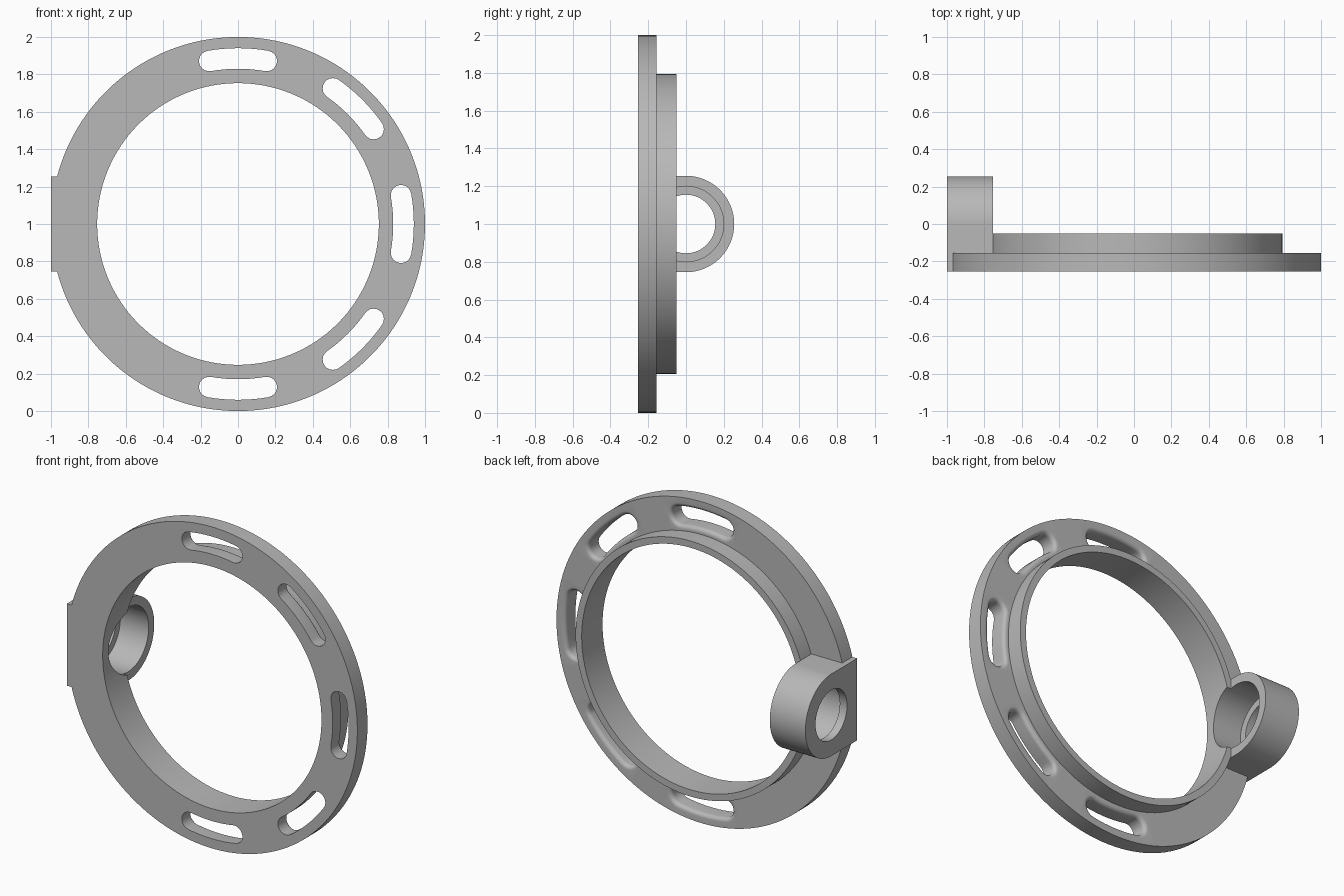
import bpy, bmesh
from math import sin, cos, pi, radians
from mathutils import Vector

if "Cube" in bpy.data.objects:
    bpy.data.objects.remove(bpy.data.objects["Cube"])

SEG = 144
FRONT, STEP, BACK = -0.255, -0.155, -0.05   # flange front, flange back, collar back

metal = bpy.data.materials.new("plain grey")
metal.use_nodes = True
grey = (0.48, 0.48, 0.48, 1)
metal.diffuse_color = grey
metal.node_tree.nodes["Principled BSDF"].inputs["Base Color"].default_value = grey


def loft(name, rings, closed=False):
    """Skin equal-length vertex loops; cap the ends unless the loops form a cycle."""
    bm = bmesh.new()
    loops = [[bm.verts.new(p) for p in ring] for ring in rings]
    n = len(loops[0])
    for a, b in zip(loops, loops[1:] + loops[:1] if closed else loops[1:]):
        for i in range(n):
            j = (i + 1) % n
            bm.faces.new((a[i], a[j], b[j], b[i]))
    if not closed:
        bm.faces.new(loops[0])
        bm.faces.new(loops[-1])
    bmesh.ops.recalc_face_normals(bm, faces=bm.faces)
    mesh = bpy.data.meshes.new(name)
    bm.to_mesh(mesh)
    bm.free()
    mesh.materials.append(metal)
    obj = bpy.data.objects.new(name, mesh)
    bpy.context.collection.objects.link(obj)
    return obj


def circle_y(r, y):
    return [(r * cos(a), y, 1 + r * sin(a))
            for a in ((i + 0.5) * 2 * pi / SEG for i in range(SEG))]


def circle_x(r, x, n=72):
    return [(x, r * cos(i * 2 * pi / n), 1 + r * sin(i * 2 * pi / n)) for i in range(n)]


def slot_outline(mid, grow, y):
    """Curved slot with round ends, following the flange."""
    r, half, sweep = 0.885, 0.055 + grow, radians(10)
    pts = []
    for k in range(9):      # outer edge
        a = mid - sweep + 2 * sweep * k / 8
        pts.append(((r + half) * cos(a), y, 1 + (r + half) * sin(a)))
    for end, start in ((mid + sweep, 0), (mid - sweep, pi)):
        c = Vector((r * cos(end), y, 1 + r * sin(end)))
        for k in range(1, 10):   # round end
            a = end + start + pi * k / 10
            pts.append(c + half * Vector((cos(a), 0, sin(a))))
        if start == 0:
            for k in range(9):   # inner edge
                a = mid + sweep - 2 * sweep * k / 8
                pts.append(((r - half) * cos(a), y, 1 + (r - half) * sin(a)))
    return pts


def combine(target, other, operation):
    mod = target.modifiers.new(operation, "BOOLEAN")
    mod.object, mod.operation, mod.solver = other, operation, "EXACT"
    bpy.ops.object.select_all(action="DESELECT")
    bpy.context.view_layer.objects.active = target
    target.select_set(True)
    bpy.ops.object.modifier_apply(modifier=mod.name)
    bpy.data.objects.remove(other)


# Flange and collar turned as one stepped ring
profile = [(0.753, FRONT), (1.0, FRONT), (1.0, STEP), (0.795, STEP), (0.795, BACK), (0.753, BACK)]
ring = loft("flanged_ring", [circle_y(r, y) for r, y in profile], closed=True)

# Side lug: square at the front, round at the back
R = 0.255
arc = [(R * cos(a), 1 + R * sin(a)) for a in (-pi / 2 + pi * i / 48 for i in range(49))]
outline = [(FRONT, 1 - R)] + arc + [(FRONT, 1 + R)]
lug = loft("side_lug", [[(x, y, z) for y, z in outline] for x in (-1, -0.755)])
combine(ring, lug, "UNION")

# Stepped bore through the lug: narrow outside, wide inside
bore = loft("lug_bore", [circle_x(0.155, -1.1), circle_x(0.155, -0.95),
                         circle_x(0.2, -0.95), circle_x(0.2, -0.55)])
combine(ring, bore, "DIFFERENCE")

# Five curved slots, rounded over on the back edge
F = 0.025
for degrees in (-90, -45, 0, 45, 90):
    mid = radians(degrees)
    levels = [(0, FRONT - 0.1)]
    for k in range(7):
        a = k * pi / 12
        levels.append((F * (1 - cos(a)), STEP - F + F * sin(a)))
    levels.append((F, STEP + 0.1))
    slot = loft("slot_cutter", [slot_outline(mid, g, y) for g, y in levels])
    combine(ring, slot, "DIFFERENCE")

bpy.ops.object.shade_smooth_by_angle(angle=radians(30))
